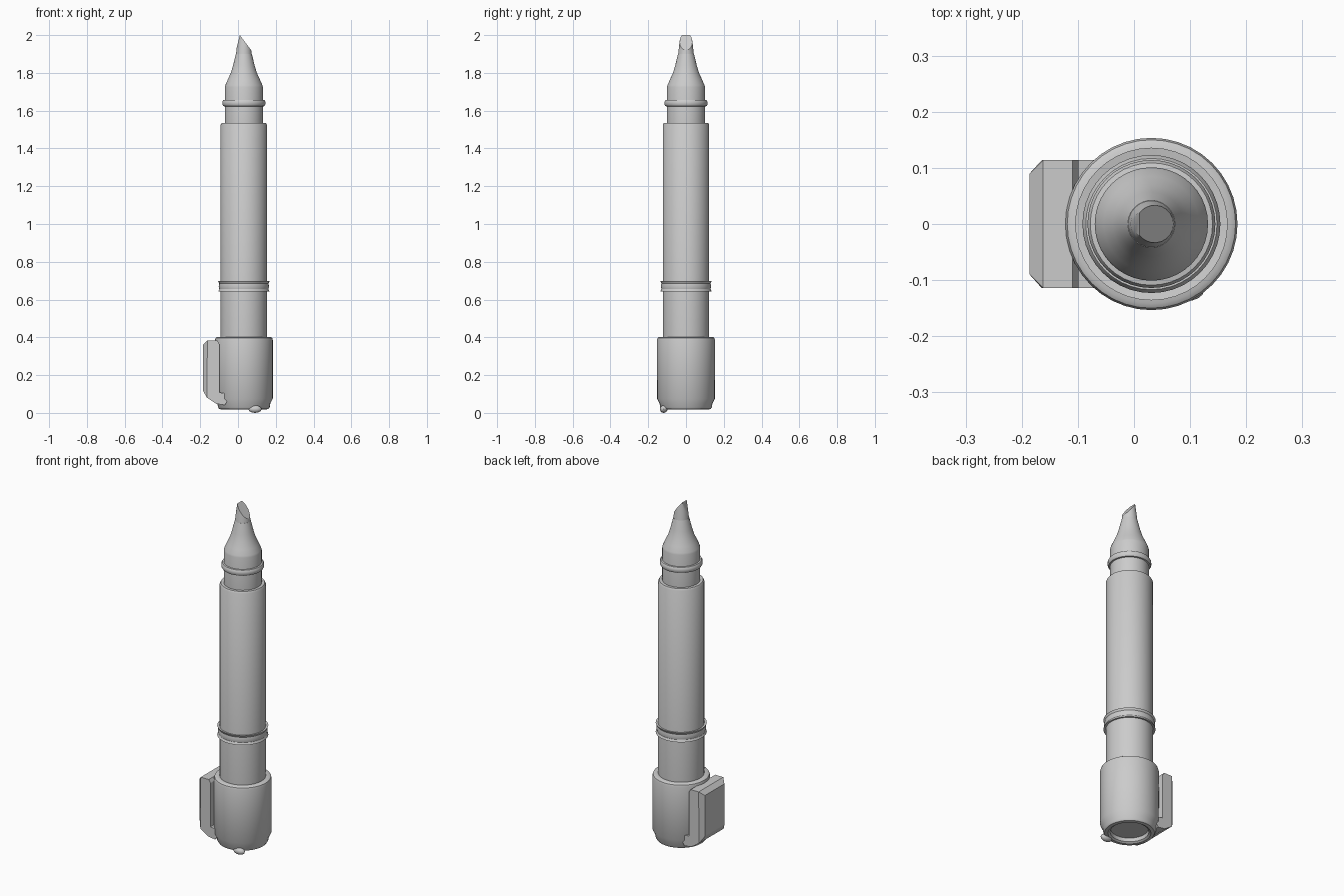
import bpy, bmesh, math
from mathutils import Vector

if "Cube" in bpy.data.objects:
    bpy.data.objects.remove(bpy.data.objects["Cube"])

AX = 0.031  # x position of the pen axis
grey = bpy.data.materials.new("plain grey")
grey.diffuse_color = (0.6, 0.6, 0.6, 1)
grey.use_nodes = True
grey.node_tree.nodes["Principled BSDF"].inputs["Base Color"].default_value = grey.diffuse_color


def finish(bm, name, angle=35):
    bmesh.ops.recalc_face_normals(bm, faces=bm.faces)
    me = bpy.data.meshes.new(name)
    bm.to_mesh(me)
    bm.free()
    me.materials.append(grey)
    ob = bpy.data.objects.new(name, me)
    bpy.context.collection.objects.link(ob)
    bpy.ops.object.select_all(action='DESELECT')
    ob.select_set(True)
    bpy.context.view_layer.objects.active = ob
    bpy.ops.object.shade_smooth_by_angle(angle=math.radians(angle))
    return ob


def lathe_bm(profile, sides=40, closed=False):
    """Revolve (radius, z) points about the pen axis."""
    bm = bmesh.new()
    vs = [bm.verts.new((AX + r, 0, z)) for r, z in profile]
    pairs = list(zip(vs, vs[1:])) + ([(vs[-1], vs[0])] if closed else [])
    edges = [bm.edges.new(p) for p in pairs]
    bmesh.ops.spin(bm, geom=vs + edges, cent=(AX, 0, 0), axis=(0, 0, 1),
                   angle=math.tau, steps=sides, use_duplicate=False)
    bmesh.ops.remove_doubles(bm, verts=bm.verts, dist=1e-5)
    return bm


# barrel with softened shoulder
finish(lathe_bm([(0, 0.38), (0.123, 0.38), (0.123, 1.525), (0.117, 1.535), (0, 1.535)]), "barrel")

# flared band around the barrel
finish(lathe_bm([(0.118, 0.645), (0.136, 0.642), (0.130, 0.655), (0.133, 0.67),
                 (0.130, 0.685), (0.136, 0.697), (0.118, 0.694)], closed=True), "barrel_band")

# neck and concave nose
finish(lathe_bm([(0, 1.52), (0.101, 1.52), (0.101, 1.725), (0.098, 1.735), (0.085, 1.765),
                 (0.069, 1.80), (0.057, 1.84), (0.046, 1.885), (0.042, 1.90), (0, 1.90)]), "nose")

# rounded neck ring
finish(lathe_bm([(0.098, 1.622), (0.109, 1.624), (0.114, 1.633), (0.114, 1.647),
                 (0.109, 1.656), (0.098, 1.658)], closed=True), "neck_ring")

# chisel tip: tapered stub cut by two sloping planes
bm = lathe_bm([(0, 1.895), (0.042, 1.895), (0.037, 1.94), (0.028, 2.01), (0, 2.01)], sides=24)
for co, no in (((0.01, 0, 2.0), (0.06, 0, 0.045)), ((0.01, 0, 2.0), (-0.07, 0, 0.018))):
    cut = bmesh.ops.bisect_plane(bm, geom=bm.verts[:] + bm.edges[:] + bm.faces[:],
                                 plane_co=co, plane_no=Vector(no).normalized(), clear_outer=True)
    bmesh.ops.holes_fill(bm, edges=[e for e in bm.edges if e.is_boundary])
finish(bm, "chisel_tip", 30)

# cap with stepped, recessed bottom
finish(lathe_bm([(0, 0.045), (0.098, 0.045), (0.101, 0.025), (0.112, 0.018), (0.130, 0.020),
                 (0.137, 0.03), (0.140, 0.05), (0.153, 0.075), (0.1535, 0.385),
                 (0.150, 0.397), (0.142, 0.402), (0.12, 0.402)]), "cap")

# small nub under the cap rim
bm = bmesh.new()
bmesh.ops.create_uvsphere(bm, u_segments=16, v_segments=8, radius=1)
for v in bm.verts:
    v.co = Vector((0.09 + v.co.x * 0.035, -0.118 + v.co.y * 0.02, 0.02 + v.co.z * 0.02))
finish(bm, "cap_nub")

# clip plate with its hooked arm, extruded across y
outline = [(-0.186, 0.095), (-0.186, 0.383), (-0.11, 0.383), (-0.099, 0.365), (-0.099, 0.108),
           (-0.062, 0.102), (-0.05, 0.07), (-0.07, 0.042), (-0.115, 0.048)]
bm = bmesh.new()
face = bm.faces.new([bm.verts.new((x, -0.114, z)) for x, z in outline])
new = bmesh.ops.extrude_face_region(bm, geom=[face])["geom"]
bmesh.ops.translate(bm, vec=(0, 0.228, 0), verts=[g for g in new if isinstance(g, bmesh.types.BMVert)])
bmesh.ops.recalc_face_normals(bm, faces=bm.faces)
rim = [e for e in bm.edges if all(v.co.x < -0.185 for v in e.verts)]
bmesh.ops.bevel(bm, geom=rim, offset=0.024, segments=1, affect='EDGES')
finish(bm, "clip", 25)
